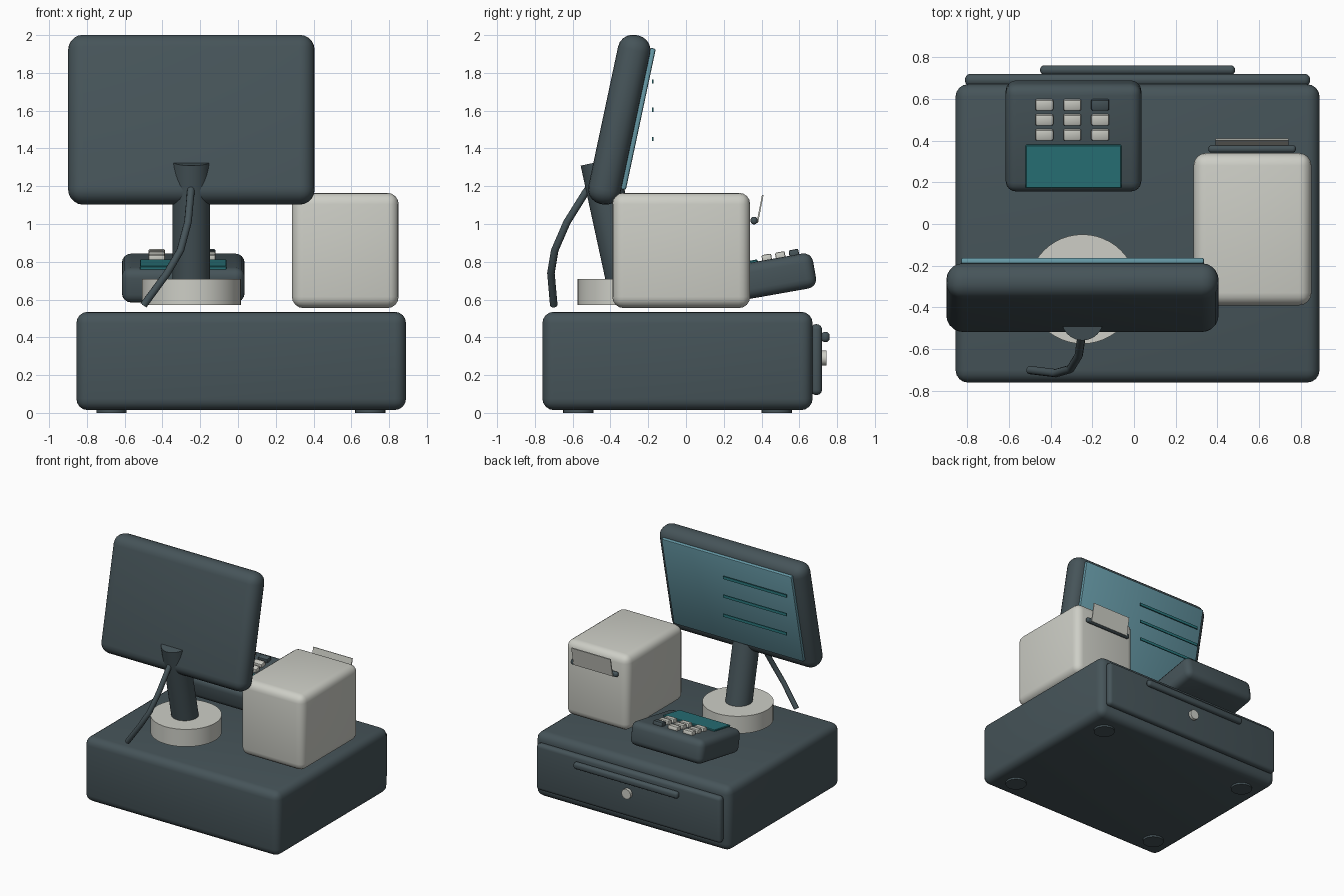
import bpy
import bmesh
from math import radians
from mathutils import Matrix, Vector

cube = bpy.data.objects.get("Cube")
if cube:
    bpy.data.objects.remove(cube, do_unlink=True)


def material(name, rgb):
    """Flat colour from 0-255 display values, stored as linear."""
    col = [(c / 255 / 12.92) if c < 11 else ((c / 255 + 0.055) / 1.055) ** 2.4 for c in rgb] + [1]
    mat = bpy.data.materials.new(name)
    mat.use_nodes = True
    mat.diffuse_color = col
    bsdf = next(n for n in mat.node_tree.nodes if n.type == "BSDF_PRINCIPLED")
    bsdf.inputs["Base Color"].default_value = col
    bsdf.inputs["Roughness"].default_value = 0.6
    return mat


SLATE = material("slate_plastic", (70, 84, 89))
PALE = material("pale_grey_plastic", (205, 206, 198))
GLASS = material("light_blue_screen", (102, 153, 166))
TEAL = material("teal_display", (42, 119, 125))


def finish(name, bm, mat, matrix):
    mesh = bpy.data.meshes.new(name)
    bm.to_mesh(mesh)
    bm.free()
    obj = bpy.data.objects.new(name, mesh)
    bpy.context.collection.objects.link(obj)
    obj.matrix_world = matrix
    mesh.materials.append(mat)
    bpy.ops.object.select_all(action="DESELECT")
    obj.select_set(True)
    bpy.context.view_layer.objects.active = obj
    bpy.ops.object.shade_smooth_by_angle(angle=radians(35))
    return obj


def box(name, size, place, mat, bevel=0.0, segments=4):
    """Rounded box; place is a location or a full matrix."""
    bm = bmesh.new()
    bmesh.ops.create_cube(bm, size=1)
    bmesh.ops.scale(bm, vec=size, verts=bm.verts)
    if bevel:
        bmesh.ops.bevel(bm, geom=bm.edges[:], offset=bevel, segments=segments,
                        profile=0.5, affect="EDGES")
    if not isinstance(place, Matrix):
        place = Matrix.Translation(place)
    return finish(name, bm, mat, place)


def rod(name, start, end, radius, mat, sides=40):
    """Cylinder between two points."""
    start, end = Vector(start), Vector(end)
    bm = bmesh.new()
    bmesh.ops.create_cone(bm, cap_ends=True, segments=sides, radius1=radius,
                          radius2=radius, depth=(end - start).length)
    turn = (end - start).to_track_quat("Z", "Y").to_matrix().to_4x4()
    return finish(name, bm, mat, Matrix.Translation((start + end) / 2) @ turn)


def tilted(location, degrees):
    return Matrix.Translation(location) @ Matrix.Rotation(radians(degrees), 4, "X")


# Cash drawer housing, feet and drawer front
box("drawer_housing", (1.745, 1.43, 0.52), (0.017, -0.045, 0.275), SLATE, 0.06)
for x in (-0.67, 0.70):
    for y in (-0.57, 0.48):
        rod("foot", (x, y, 0), (x, y, 0.03), 0.08, SLATE, 24)
box("drawer_front", (1.655, 0.06, 0.375), (0.017, 0.69, 0.282), SLATE, 0.028)
box("drawer_handle", (0.935, 0.045, 0.055), (0.017, 0.738, 0.402), SLATE, 0.021)
rod("drawer_lock", (0.017, 0.71, 0.29), (0.017, 0.744, 0.29), 0.04, PALE, 24)

# Receipt printer with slot and paper
box("printer_body", (0.565, 0.73, 0.61), (0.568, -0.025, 0.86), PALE, 0.06)
box("printer_slot", (0.42, 0.036, 0.04), (0.566, 0.36, 1.018), SLATE, 0.016)
box("receipt_paper", (0.35, 0.008, 0.15), tilted((0.566, 0.392, 1.08), -11), PALE)

# Monitor stand
rod("stand_base", (-0.247, -0.312, 0.57), (-0.247, -0.312, 0.71), 0.262, PALE, 48)
rod("stand_pole", (-0.247, -0.308, 0.63), (-0.247, -0.46, 1.33), 0.1, SLATE)

# Monitor with screen and text bars
monitor = tilted((-0.247, -0.353, 1.552), -12)
box("monitor_body", (1.305, 0.174, 0.914), monitor, SLATE, 0.08, 5)
box("monitor_screen", (1.165, 0.03, 0.765),
    monitor @ Matrix.Translation((0, 0.096, 0.025)), GLASS, 0.01, 2)
for z in (1.755, 1.605, 1.45):
    box("screen_bar", (0.57, 0.009, 0.022), (-0.495, -0.176, z), TEAL)

# Card keypad with display and keys
pad = tilted((-0.29, 0.422, 0.714), 10)
box("keypad_body", (0.65, 0.525, 0.188), pad, SLATE, 0.05)
box("keypad_display", (0.46, 0.21, 0.03), pad @ Matrix.Translation((0, -0.131, 0.09)), TEAL, 0.004, 1)
for col in range(3):
    for row in range(3):
        last = col == 2 and row == 2
        spot = Matrix.Translation((-0.14 + col * 0.134, 0.024 + row * 0.073, 0.102))
        box("keypad_key", (0.086, 0.052, 0.042), pad @ spot, SLATE if last else PALE, 0.008, 2)

# Cable hanging behind the monitor
path = [(-0.247, -0.47, 1.24), (-0.25, -0.53, 1.17), (-0.265, -0.63, 1.01), (-0.305, -0.695, 0.86),
        (-0.375, -0.715, 0.74), (-0.5, -0.7, 0.57)]
curve = bpy.data.curves.new("cable", "CURVE")
curve.dimensions = "3D"
curve.bevel_depth = 0.02
curve.bevel_resolution = 3
curve.use_fill_caps = True
spline = curve.splines.new("POLY")
spline.points.add(len(path) - 1)
for point, co in zip(spline.points, path):
    point.co = (*co, 1)
curve.materials.append(SLATE)
bpy.context.collection.objects.link(bpy.data.objects.new("cable", curve))
